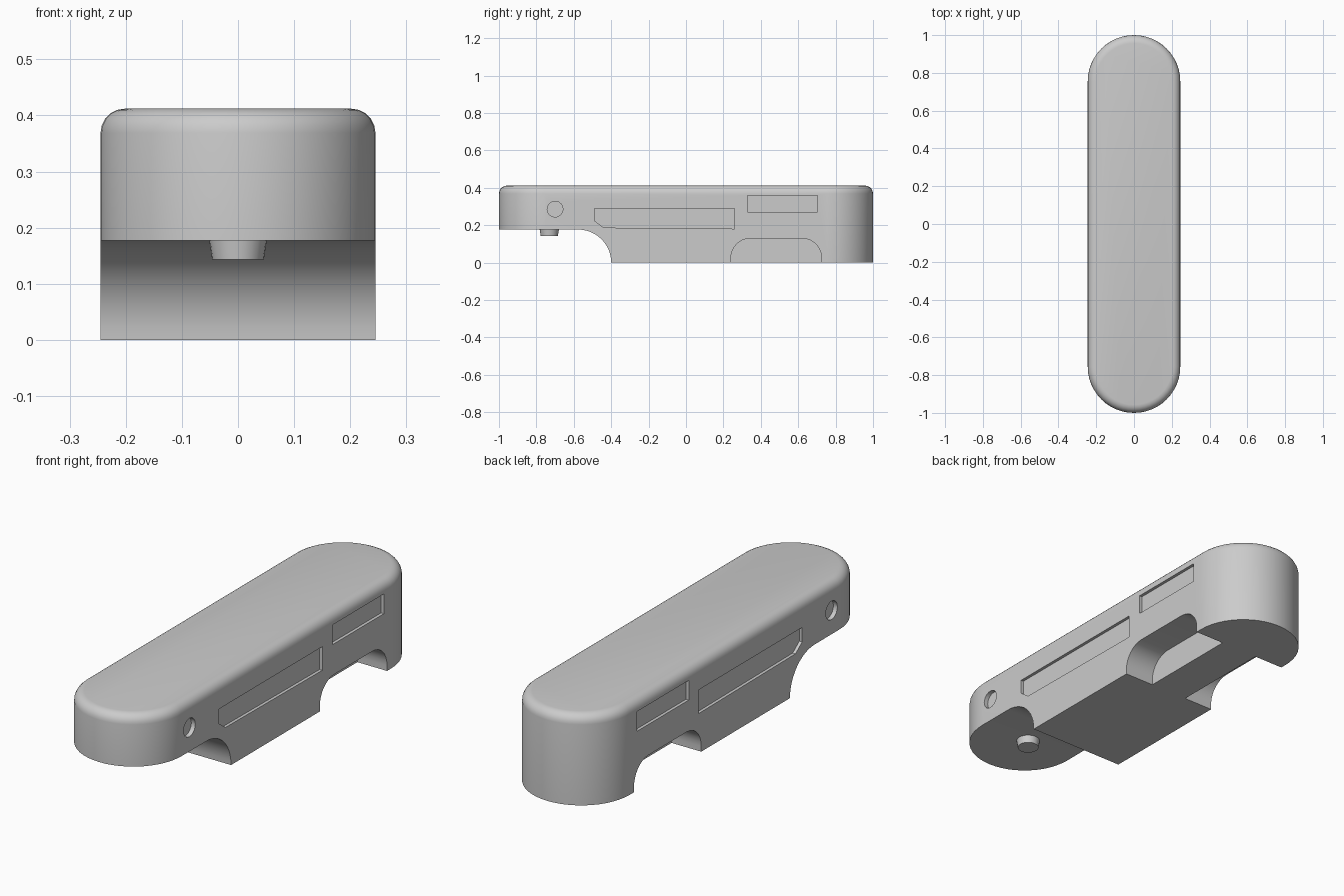
import bpy, bmesh, math

if "Cube" in bpy.data.objects:
    bpy.data.objects.remove(bpy.data.objects["Cube"])

HALF_W, END_Y, TOP = 0.245, 0.755, 0.412


def new_object(name, bm):
    bmesh.ops.recalc_face_normals(bm, faces=bm.faces)
    me = bpy.data.meshes.new(name)
    bm.to_mesh(me)
    bm.free()
    ob = bpy.data.objects.new(name, me)
    bpy.context.collection.objects.link(ob)
    return ob


def arc(cy, cz, r, a0, a1, n=8):
    return [(cy + r * math.cos(math.radians(a0 + (a1 - a0) * i / n)),
             cz + r * math.sin(math.radians(a0 + (a1 - a0) * i / n))) for i in range(n + 1)]


def prism(name, profile, x0, x1):
    """Extrude a (y, z) profile along x."""
    bm = bmesh.new()
    face = bm.faces.new([bm.verts.new((x0, y, z)) for y, z in profile])
    ext = bmesh.ops.extrude_face_region(bm, geom=[face])
    for v in ext["geom"]:
        if isinstance(v, bmesh.types.BMVert):
            v.co.x = x1
    return new_object(name, bm)


def cut(target, cutter):
    bpy.context.view_layer.objects.active = target
    mod = target.modifiers.new("cut", 'BOOLEAN')
    mod.operation, mod.solver, mod.object = 'DIFFERENCE', 'EXACT', cutter
    bpy.ops.object.modifier_apply(modifier=mod.name)
    bpy.data.objects.remove(cutter)


def smooth(ob):
    bpy.ops.object.select_all(action='DESELECT')
    ob.select_set(True)
    bpy.context.view_layer.objects.active = ob
    bpy.ops.object.shade_smooth_by_angle(angle=math.radians(32))


# Body: stacked rounded-end rings with a filleted top edge
def ring(bm, r, z, n=24):
    pts = []
    for sign in (1, -1):
        for i in range(n + 1):
            a = math.pi * i / n
            pts.append(bm.verts.new((sign * r * math.cos(a),
                                     sign * (END_Y + r * math.sin(a)), z)))
    return pts


bm = bmesh.new()
f = 0.043
levels = [(HALF_W, 0.0)] + [(HALF_W - f + y, TOP - f + z) for y, z in arc(0, 0, f, 0, 90, 5)]
rings = [ring(bm, r, z) for r, z in levels]
for a, b in zip(rings, rings[1:]):
    for i in range(len(a)):
        j = (i + 1) % len(a)
        bm.faces.new((a[i], a[j], b[j], b[i]))
bm.faces.new(rings[0])
bm.faces.new(rings[-1])
body = new_object("body", bm)

# Step under the front overhang
step = [(-1.2, -0.1), (-0.4, -0.1)] + arc(-0.577, 0, 0.177, 0, 90, 12) + [(-1.2, 0.177)]
cut(body, prism("step_cutter", step, -0.5, 0.5))

# Side details, mirrored left and right
arch = ([(0.24, -0.1), (0.725, -0.1)] + arc(0.62, 0.025, 0.105, 0, 90)
        + arc(0.345, 0.025, 0.105, 90, 180))
long_panel = [(-0.44, 0.187), (0.258, 0.181), (0.258, 0.289), (-0.488, 0.289), (-0.488, 0.223)]
short_panel = [(0.33, 0.27), (0.702, 0.27), (0.702, 0.36), (0.33, 0.36)]
round_hole = arc(-0.7, 0.286, 0.042, 0, 360, 24)[:-1]
for side in (1, -1):
    for profile, depth in ((arch, 0.15), (long_panel, 0.014),
                           (short_panel, 0.014), (round_hole, 0.02)):
        cut(body, prism("side_cutter", profile, side * (HALF_W - depth), side * 0.4))
smooth(body)

# Tapered peg beneath the front
bm = bmesh.new()
bmesh.ops.create_cone(bm, cap_ends=True, segments=24, radius1=0.046, radius2=0.053, depth=0.045)
bmesh.ops.translate(bm, verts=bm.verts, vec=(0, -0.731, 0.143 + 0.0225))
peg = new_object("peg", bm)
smooth(peg)
